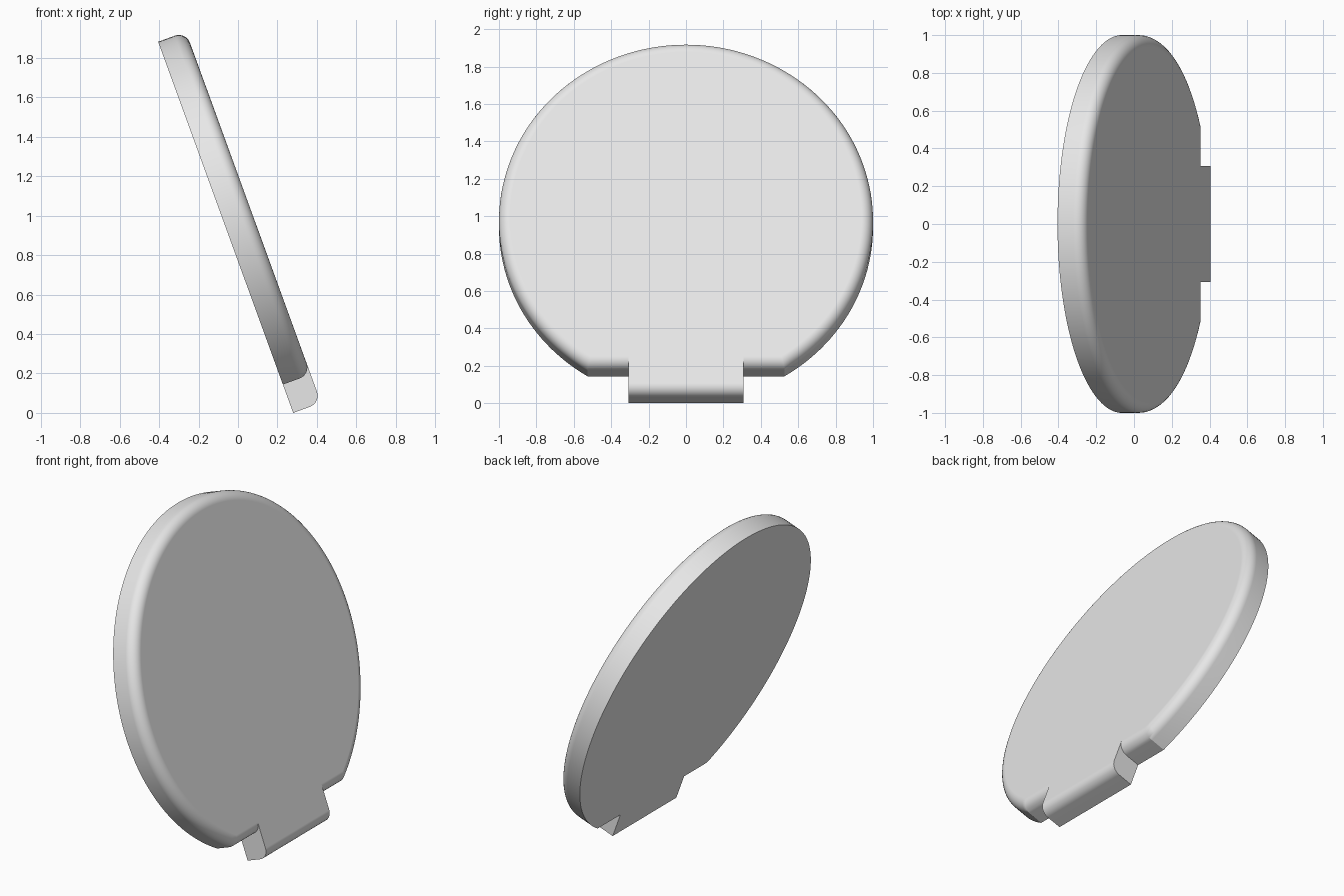
import bpy
import bmesh
from math import sin, cos, asin, sqrt, pi, radians

cube = bpy.data.objects.get("Cube")
if cube:
    bpy.data.objects.remove(cube)

RADIUS = 1.0
CENTRE = 1.003        # disc centre above the tab's foot
CHORD = -0.85         # flat cut, relative to the disc centre
TAB_HALF = 0.307
THICK = 0.15
FILLET = 0.06
ARC_STEPS = 128
FILLET_STEPS = 8


def outline(inset):
    """Disc with a flat foot and a tab; rim, foot and tab end move inward."""
    r = RADIUS - inset
    chord = CHORD + inset
    start = asin(chord / r)
    sweep = pi - 2 * start
    pts = []
    for i in range(ARC_STEPS + 1):
        a = start + sweep * i / ARC_STEPS
        pts.append((r * cos(a), CENTRE + r * sin(a)))
    foot = CENTRE + chord
    pts += [(-TAB_HALF, foot), (-TAB_HALF, inset), (TAB_HALF, inset), (TAB_HALF, foot)]
    return pts


# Layers from the sharp back face through the rounded front edge
layers = [(0.0, 0.0)]
for i in range(FILLET_STEPS + 1):
    a = pi / 2 * i / FILLET_STEPS
    layers.append((THICK - FILLET + FILLET * sin(a), FILLET * (1 - cos(a))))

bm = bmesh.new()
rings = [[bm.verts.new((depth, y, z)) for y, z in outline(inset)]
         for depth, inset in layers]
for low, high in zip(rings, rings[1:]):
    n = len(low)
    for i in range(n):
        j = (i + 1) % n
        bm.faces.new((low[i], low[j], high[j], high[i]))
bm.faces.new(rings[0])
bm.faces.new(rings[-1])
bmesh.ops.recalc_face_normals(bm, faces=bm.faces)

mesh = bpy.data.meshes.new("tilted_disc_with_tab")
bm.to_mesh(mesh)
bm.free()

# Single plain grey
grey = bpy.data.materials.new("light_grey")
grey.use_nodes = True
colour = (0.8, 0.8, 0.8, 1.0)
grey.diffuse_color = colour
for node in grey.node_tree.nodes:
    if node.type == 'BSDF_PRINCIPLED':
        node.inputs["Base Color"].default_value = colour
mesh.materials.append(grey)

# Lean the disc back over its tab
disc = bpy.data.objects.new("tilted_disc_with_tab", mesh)
bpy.context.collection.objects.link(disc)
disc.location = (0.28, 0, 0)
disc.rotation_euler = (0, radians(-20), 0)

bpy.ops.object.select_all(action='DESELECT')
disc.select_set(True)
bpy.context.view_layer.objects.active = disc
bpy.ops.object.shade_smooth_by_angle(angle=radians(30))
weighted = disc.modifiers.new("flat_face_normals", 'WEIGHTED_NORMAL')
weighted.keep_sharp = True
